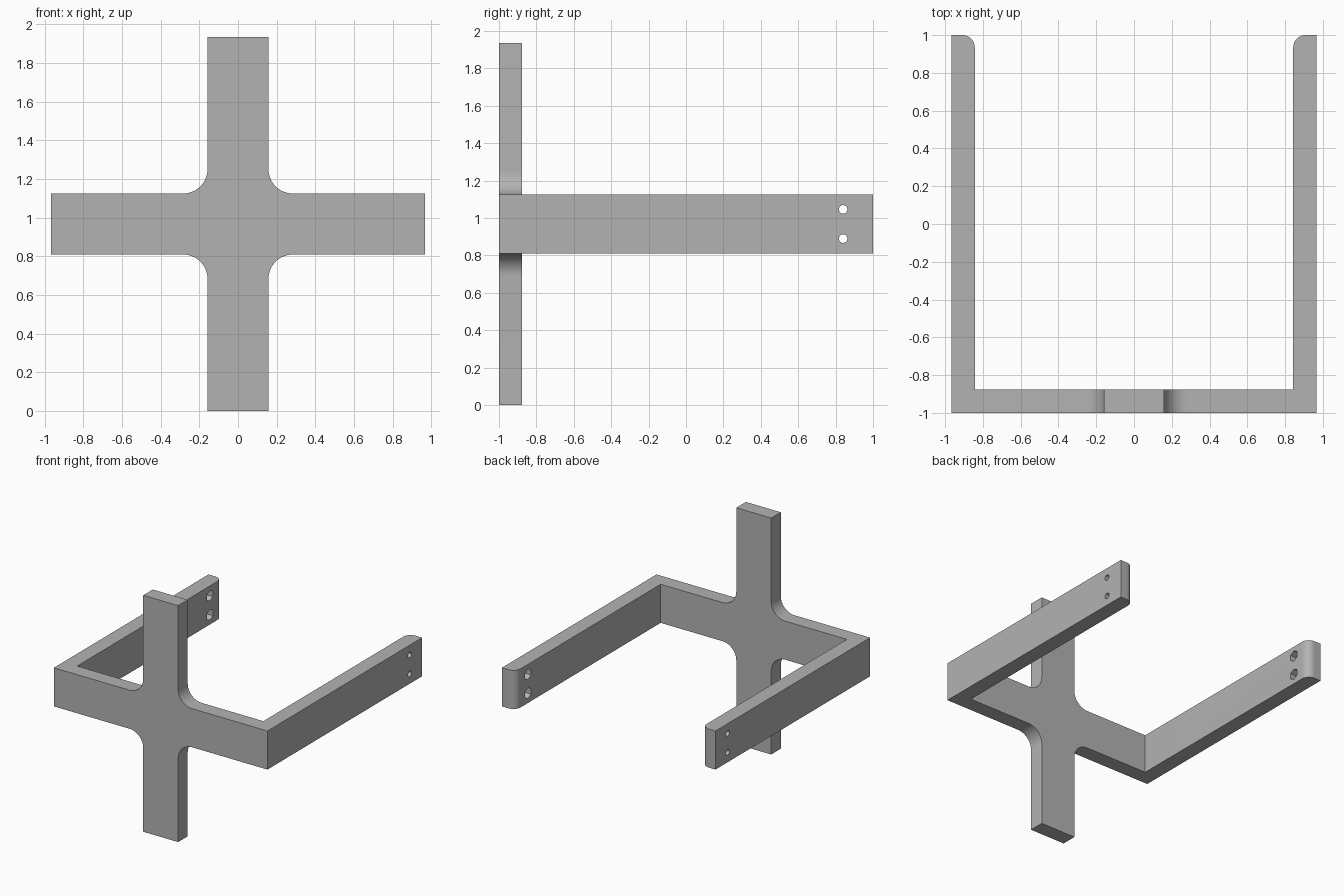
import bpy
import bmesh
from math import cos, sin, pi, radians
from mathutils import Matrix, Vector

cube = bpy.data.objects.get("Cube")
if cube:
    bpy.data.objects.remove(cube, do_unlink=True)

HALF_X, WALL = 0.967, 0.124
HEIGHT, POST = 1.935, 0.158
MID = HEIGHT / 2
FILLET, TIP = 0.125, 0.065

grey = bpy.data.materials.new("plain grey")
grey.use_nodes = True
colour = (0.45, 0.45, 0.45, 1)
grey.diffuse_color = colour
grey.node_tree.nodes["Principled BSDF"].inputs["Base Color"].default_value = colour


def arc(cx, cy, r, start, end, steps=12):
    angles = [radians(start + (end - start) * i / steps) for i in range(steps + 1)]
    return [(cx + r * cos(a), cy + r * sin(a)) for a in angles]


def prism(name, outline, place, push):
    """Extrude a flat outline; place maps its points into space."""
    bm = bmesh.new()
    face = bm.faces.new([bm.verts.new(place(u, v)) for u, v in outline])
    new = bmesh.ops.extrude_face_region(bm, geom=[face])["geom"]
    bmesh.ops.translate(bm, vec=push, verts=[v for v in new if isinstance(v, bmesh.types.BMVert)])
    bmesh.ops.recalc_face_normals(bm, faces=bm.faces)
    mesh = bpy.data.meshes.new(name)
    bm.to_mesh(mesh)
    bm.free()
    mesh.materials.append(grey)
    obj = bpy.data.objects.new(name, mesh)
    bpy.context.collection.objects.link(obj)
    return obj


def combine(target, tool, operation):
    mod = target.modifiers.new(operation.lower(), "BOOLEAN")
    mod.operation, mod.solver, mod.object = operation, "EXACT", tool
    bpy.context.view_layer.objects.active = target
    bpy.ops.object.modifier_apply(modifier=mod.name)
    bpy.data.objects.remove(tool, do_unlink=True)


# U-shaped bracket with rounded inner tips
inner = HALF_X - WALL
half = [(HALF_X, -1), (HALF_X, 1)] + arc(inner + TIP, 1 - TIP, TIP, 90, 180) + [(inner, WALL - 1)]
outline = half + [(-x, y) for x, y in reversed(half)]
bracket = prism("bracket", outline, lambda x, y: (x, y, MID - POST), Vector((0, 0, 2 * POST)))

# Upright post, flaring into the crossbar with fillets
c = POST + FILLET
quarter = [(POST, MID)] + arc(c, c, FILLET, 180, 270)
quarter = [(x, z) for x, z in quarter[1:]]
upper = [(POST, MID)] + quarter
right = [(POST, -MID)] + [(x, -z) for x, z in quarter] + quarter[::-1] + [(POST, MID)]
outline = right + [(-x, z) for x, z in reversed(right)]
post = prism("post", outline, lambda x, z: (x, -1, z + MID), Vector((0, WALL, 0)))
combine(bracket, post, "UNION")

# Bolt holes with hexagonal nut pockets on the inner faces
for side in (-1, 1):
    for dz in (-0.078, 0.078):
        spot = lambda x: (lambda u, v: (side * x, 0.84 + u, MID + dz + v))
        bolt = arc(0, 0, 0.023, 0, 360, 24)[:-1]
        hexagon = arc(0, 0, 0.044, 30, 390, 6)[:-1]
        combine(bracket, prism("bolt_cutter", bolt, spot(inner - 0.1), Vector((side * 0.4, 0, 0))), "DIFFERENCE")
        combine(bracket, prism("nut_cutter", hexagon, spot(inner - 0.1), Vector((side * 0.15, 0, 0))), "DIFFERENCE")

# Merge coplanar faces and smooth the rounded parts
bm = bmesh.new()
bm.from_mesh(bracket.data)
bmesh.ops.remove_doubles(bm, verts=bm.verts, dist=0.0001)
bmesh.ops.dissolve_limit(bm, angle_limit=radians(0.5), verts=bm.verts, edges=bm.edges)
bm.to_mesh(bracket.data)
bm.free()
bracket.select_set(True)
bpy.context.view_layer.objects.active = bracket
bpy.ops.object.shade_smooth_by_angle(angle=radians(30))
